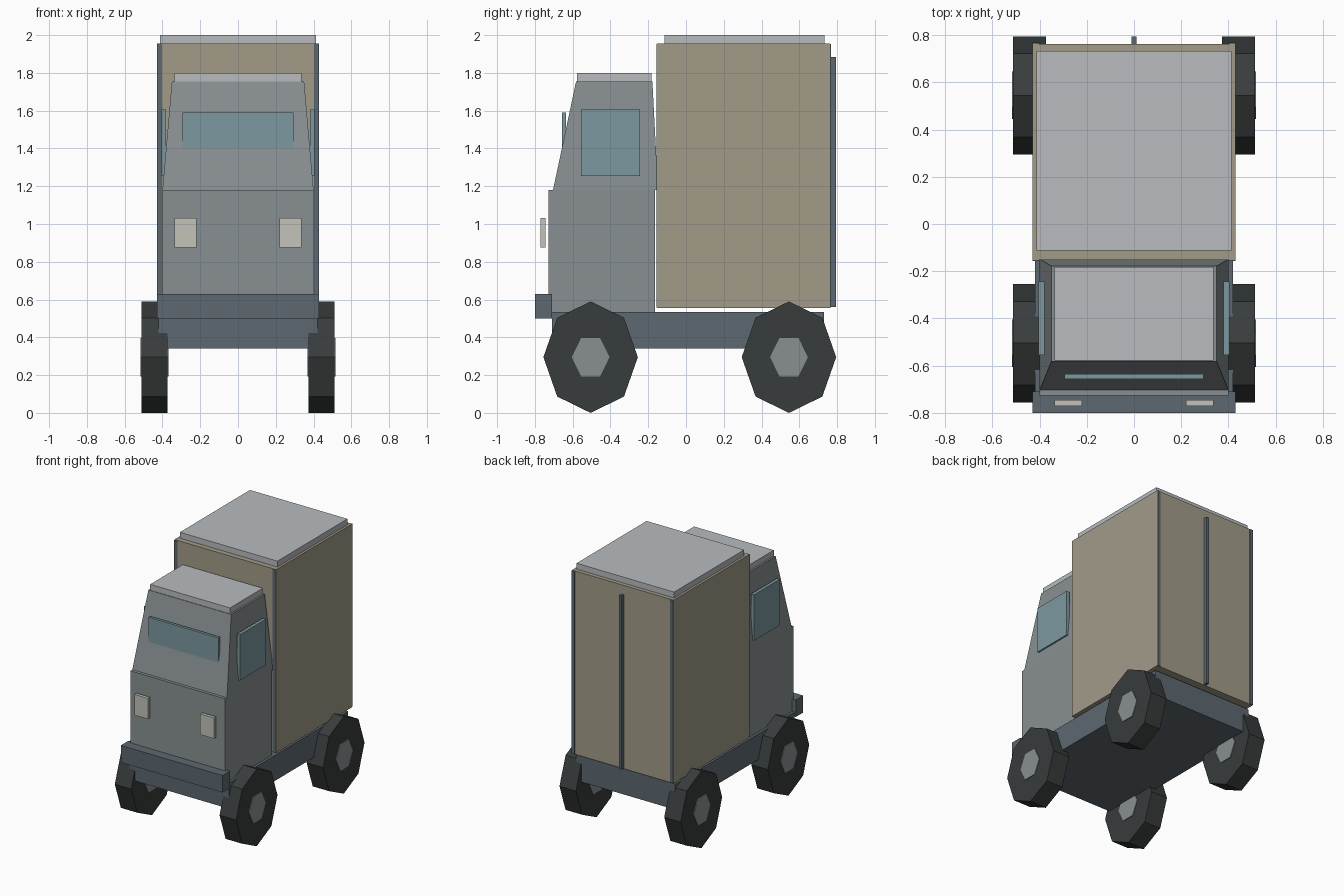
import bpy, bmesh, math

if "Cube" in bpy.data.objects:
    bpy.data.objects.remove(bpy.data.objects["Cube"])


def material(name, rgb):
    m = bpy.data.materials.new(name)
    m.diffuse_color = (*rgb, 1)
    m.use_nodes = True
    m.node_tree.nodes["Principled BSDF"].inputs["Base Color"].default_value = m.diffuse_color
    return m


CAB = material("cab_grey", (0.25, 0.28, 0.29))
TAN = material("cargo_tan", (0.36, 0.33, 0.25))
DARK = material("dark_steel", (0.11, 0.14, 0.16))
RUBBER = material("rubber", (0.04, 0.045, 0.045))
GLASS = material("glass", (0.20, 0.32, 0.35))
ROOF = material("roof_grey", (0.48, 0.50, 0.52))
LAMP = material("lamp", (0.55, 0.55, 0.50))


def finish(name, bm, mat):
    bmesh.ops.recalc_face_normals(bm, faces=bm.faces[:])
    mesh = bpy.data.meshes.new(name)
    bm.to_mesh(mesh)
    bm.free()
    mesh.materials.append(mat)
    obj = bpy.data.objects.new(name, mesh)
    bpy.context.collection.objects.link(obj)
    return obj


def loft(name, rings, mat):
    """Closed solid joining two matching rings of points."""
    bm = bmesh.new()
    a, b = [[bm.verts.new(p) for p in ring] for ring in rings]
    n = len(a)
    bm.faces.new(a)
    bm.faces.new(b)
    for i in range(n):
        j = (i + 1) % n
        bm.faces.new((a[i], a[j], b[j], b[i]))
    return finish(name, bm, mat)


def rect(x, y, z):
    return [(x[0], y[0], z), (x[1], y[0], z), (x[1], y[1], z), (x[0], y[1], z)]


def box(name, x, y, z, mat):
    return loft(name, [rect(x, y, z[0]), rect(x, y, z[1])], mat)


def disc(name, x, y, z, ry, rz, sides, mat):
    """Flat-sided disc on a sideways axle."""
    ring = [(y + ry * math.cos(math.tau * i / sides),
             z + rz * math.sin(math.tau * i / sides)) for i in range(sides)]
    return loft(name, [[(px, *p) for p in ring] for px in x], mat)


# Chassis and bumper
box("chassis", (-0.42, 0.42), (-0.71, 0.73), (0.34, 0.535), DARK)
box("front_bumper", (-0.43, 0.43), (-0.80, -0.71), (0.50, 0.63), DARK)

# Cab: straight lower body, tapered upper body, roof slab
box("cab_lower", (-0.40, 0.40), (-0.727, -0.165), (0.535, 1.18), CAB)
loft("cab_upper", [rect((-0.40, 0.40), (-0.704, -0.148), 1.18),
                   rect((-0.35, 0.35), (-0.582, -0.178), 1.755)], CAB)
box("cab_roof", (-0.337, 0.337), (-0.578, -0.183), (1.755, 1.80), ROOF)
box("windshield", (-0.295, 0.295), (-0.657, -0.636), (1.25, 1.59), GLASS)

# Cargo box with roof slab and door bar
box("cargo_box", (-0.43, 0.43), (-0.153, 0.763), (0.555, 1.955), TAN)
box("cargo_roof", (-0.412, 0.412), (-0.113, 0.732), (1.955, 2.0), ROOF)
box("door_bar", (-0.01, 0.01), (0.755, 0.795), (0.56, 1.885), DARK)

# Parts repeated on both sides
for side, s in (("left", 1), ("right", -1)):
    def span(a, b):
        return sorted((s * a, s * b))

    box(f"{side}_window", span(0.38, 0.405), (-0.555, -0.243), (1.255, 1.605), GLASS)
    box(f"{side}_headlight", span(0.22, 0.337), (-0.77, -0.745), (0.875, 1.033), LAMP)
    for end, wheel_y, post_y in (("front", -0.505, (-0.157, -0.125)),
                                 ("rear", 0.545, (0.735, 0.768))):
        box(f"{end}_{side}_post", span(0.403, 0.429), post_y, (0.557, 1.953), DARK)
        disc(f"{end}_{side}_wheel", span(0.373, 0.512), wheel_y, 0.295,
             0.25, 0.295, 8, RUBBER)
        disc(f"{end}_{side}_hub", span(0.368, 0.517), wheel_y, 0.295,
             0.10, 0.118, 6, CAB)
